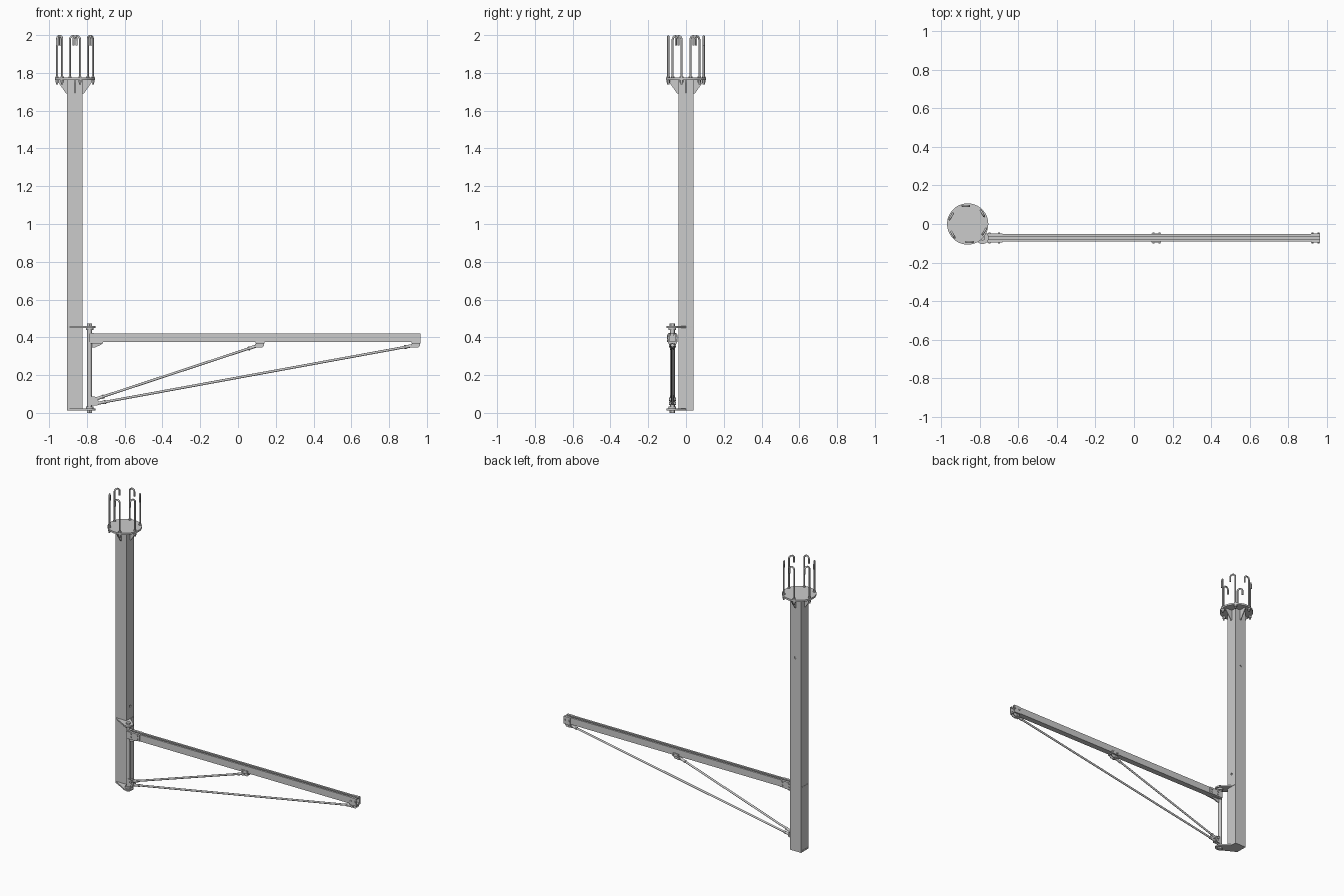
import bpy, bmesh
from math import sin, cos, pi, radians
from mathutils import Vector, Matrix

if "Cube" in bpy.data.objects:
    bpy.data.objects.remove(bpy.data.objects["Cube"])

PX = -0.863            # post axis x
HX, HY = -0.786, -0.072  # hinge axis, also boom centre line y


def finish(name, bm, smooth=False):
    bmesh.ops.recalc_face_normals(bm, faces=bm.faces)
    me = bpy.data.meshes.new(name)
    bm.to_mesh(me)
    bm.free()
    ob = bpy.data.objects.new(name, me)
    bpy.context.collection.objects.link(ob)
    if smooth:
        bpy.ops.object.select_all(action='DESELECT')
        ob.select_set(True)
        bpy.context.view_layer.objects.active = ob
        bpy.ops.object.shade_smooth_by_angle(angle=radians(35))
    return ob


def box(name, x0, x1, y0, y1, z0, z1):
    return prism(name, [(x0, y0), (x1, y0), (x1, y1), (x0, y1)], z0, z1)


def prism(name, pts, lo, hi, axis='z'):
    """Extrude a 2D outline along an axis (z: xy, y: xz, x: yz)."""
    put = {'z': lambda a, b, t: (a, b, t), 'y': lambda a, b, t: (a, t, b),
           'x': lambda a, b, t: (t, a, b)}[axis]
    bm = bmesh.new()
    A = [bm.verts.new(put(a, b, lo)) for a, b in pts]
    B = [bm.verts.new(put(a, b, hi)) for a, b in pts]
    bm.faces.new(A)
    bm.faces.new(B)
    n = len(pts)
    for i in range(n):
        j = (i + 1) % n
        bm.faces.new((A[i], A[j], B[j], B[i]))
    return finish(name, bm)


def rod(name, p, q, r, seg=20):
    p, q = Vector(p), Vector(q)
    d = q - p
    bm = bmesh.new()
    m = Matrix.Translation((p + q) / 2) @ d.to_track_quat('Z', 'Y').to_matrix().to_4x4()
    bmesh.ops.create_cone(bm, cap_ends=True, segments=seg, radius1=r, radius2=r,
                          depth=d.length, matrix=m)
    return finish(name, bm, seg > 8)


def cut(ob, cutter):
    mod = ob.modifiers.new('hole', 'BOOLEAN')
    mod.operation = 'DIFFERENCE'
    mod.object = cutter
    mod.solver = 'EXACT'
    bpy.context.view_layer.objects.active = ob
    bpy.ops.object.modifier_apply(modifier='hole')
    bpy.data.objects.remove(cutter)


# square post with two cable holes
H = 0.041
post = box('post', PX - H, PX + H, -H, H, 0.018, 1.766)
cut(post, rod('cutter', (PX + H - 0.006, 0, 0.545), (PX + H + 0.02, 0, 0.545), 0.008))
cut(post, rod('cutter', (PX, H - 0.006, 1.345), (PX, H + 0.02, 1.345), 0.008))

# round mounting plate with four gussets
rod('mounting_plate', (PX, 0, 1.763), (PX, 0, 1.775), 0.107, 64)
for k in range(4):
    g = prism('plate_gusset', [(H - 0.002, 1.69), (0.047, 1.69), (0.088, 1.75),
                               (0.088, 1.764), (H - 0.002, 1.764)], -0.003, 0.003, 'y')
    g.matrix_world = Matrix.Translation((PX, 0, 0)) @ Matrix.Rotation(k * pi / 2, 4, 'Z')

# six hooked anchor bolts with nuts
for k in range(6):
    cu = bpy.data.curves.new('anchor_bolt', 'CURVE')
    cu.dimensions = '3D'
    cu.bevel_depth = 0.0055
    cu.bevel_resolution = 3
    cu.use_fill_caps = True
    R = 0.0175
    path = [(0.027, 1.738)]
    path += [(0.027 - R + R * cos(t * pi / 10), 1.977 + R * sin(t * pi / 10)) for t in range(11)]
    path += [(0.027 - 2 * R, 1.945)]
    sp = cu.splines.new('POLY')
    sp.points.add(len(path) - 1)
    for pt, (t, z) in zip(sp.points, path):
        pt.co = (0.094, t, z, 1)
    ob = bpy.data.objects.new('anchor_bolt', cu)
    bpy.context.collection.objects.link(ob)
    M = Matrix.Translation((PX, 0, 0)) @ Matrix.Rotation(radians(30 + 60 * k), 4, 'Z')
    ob.matrix_world = M
    for z0, z1 in ((1.750, 1.763), (1.775, 1.781)):
        p = M @ Vector((0.094, 0.027, z0))
        rod('anchor_nut', p, (p.x, p.y, z1), 0.010, 6)

# hinge plates wrapping the post corner and reaching the hinge axis
outline = [(PX - H - 0.002, H), (PX + H + 0.001, H), (PX + H + 0.003, 0.0)]
outline += [(HX + 0.032 * cos(radians(a)), HY + 0.032 * sin(radians(a)))
            for a in range(40, -141, -15)]
outline += [(PX - H - 0.002, -H)]
for z in (0.012, 0.450):
    prism('hinge_plate', outline, z, z + 0.010)

# hinge tube, collars and pivot bolt
rod('hinge_tube', (HX, HY, 0.028), (HX, HY, 0.446), 0.0125, 24)
for z in (0.022, 0.438):
    rod('hinge_collar', (HX, HY, z), (HX, HY, z + 0.012), 0.020, 24)
rod('pivot_bolt', (HX, HY, 0.004), (HX, HY, 0.468), 0.007)
for z in (0.0, 0.460):
    rod('pivot_nut', (HX, HY, z), (HX, HY, z + 0.012), 0.015, 6)

# boom: slotted rail, open along the top
half = [(0.0065, 0.407), (0.0065, 0.420), (0.0195, 0.420), (0.0195, 0.374)]
inner = [(0.016, 0.378), (0.016, 0.416), (0.0095, 0.416), (0.0095, 0.407)]
right = [inner[0], inner[1], inner[2], inner[3], half[0], half[1], half[2], half[3]]
profile = right + [(-a, b) for a, b in reversed(right)]
prism('boom_rail', [(HY + a, b) for a, b in profile], -0.772, 0.966, 'x')


def bolts(name, xs, zs):
    for x in xs:
        for z in zs:
            for s in (-1, 1):
                rod(name, (x, HY + s * 0.019, z), (x, HY + s * 0.028, z), 0.006, 6)


# boom root bracket: side cheeks, block on the hinge tube and support gusset
for s in (-1, 1):
    y0, y1 = sorted((HY + s * 0.0195, HY + s * 0.0235))
    box('root_cheek', -0.786, -0.682, y0, y1, 0.374, 0.420)
box('root_block', -0.786, -0.762, HY - 0.0195, HY + 0.0195, 0.368, 0.424)
box('root_shelf', -0.786, -0.715, HY - 0.0195, HY + 0.0195, 0.368, 0.374)
prism('root_gusset', [(-0.78, 0.368), (-0.722, 0.368), (-0.722, 0.362), (-0.76, 0.345),
                      (-0.78, 0.345)], HY - 0.004, HY + 0.004, 'y')
bolts('root_bolt', (-0.75, -0.70), (0.387, 0.408))


# clamps hanging the braces under the boom
def clamp(x, side):
    for s in (-1, 1):
        y0, y1 = sorted((HY + s * 0.0195, HY + s * 0.0235))
        box('clamp_cheek', x - 0.024, x + 0.024, y0, y1, 0.370, 0.420 if side else 0.390)
        y0, y1 = sorted((HY + s * 0.008, HY + s * 0.012))
        prism('clamp_lug', [(x - 0.034, 0.347), (x + 0.012, 0.347), (x + 0.022, 0.356),
                            (x + 0.022, 0.370), (x - 0.018, 0.370)], y0, y1, 'y')
    box('clamp_base', x - 0.024, x + 0.024, HY - 0.0235, HY + 0.0235, 0.368, 0.374)
    bolts('clamp_bolt', (x - 0.016, x + 0.016), (0.397,) if side else (0.380,))


clamp(0.116, False)
clamp(0.942, True)


# tension braces with threaded sleeve ends and cross pins
def brace(p, q):
    p, q = Vector((p[0], HY, p[1])), Vector((q[0], HY, q[1]))
    u = (q - p).normalized()
    rod('brace_rod', p, q, 0.0065)
    for e, d in ((p, u), (q, -u)):
        rod('brace_sleeve', e - d * 0.006, e + d * 0.040, 0.0085)
        rod('brace_nut', e + d * 0.040, e + d * 0.050, 0.0105, 6)
        rod('brace_pin', e - Vector((0, 0.018, 0)), e + Vector((0, 0.018, 0)), 0.005)
        for s in (-1, 1):
            rod('pin_head', e + Vector((0, s * 0.012, 0)), e + Vector((0, s * 0.019, 0)), 0.009, 6)


brace((-0.758, 0.072), (0.100, 0.355))
brace((-0.748, 0.050), (0.930, 0.357))

# lower lug plates on the hinge tube
for s in (-1, 1):
    y0, y1 = sorted((HY + s * 0.008, HY + s * 0.012))
    prism('lower_lug', [(-0.790, 0.038), (-0.745, 0.038), (-0.735, 0.048), (-0.737, 0.060),
                        (-0.748, 0.084), (-0.790, 0.090)], y0, y1, 'y')
